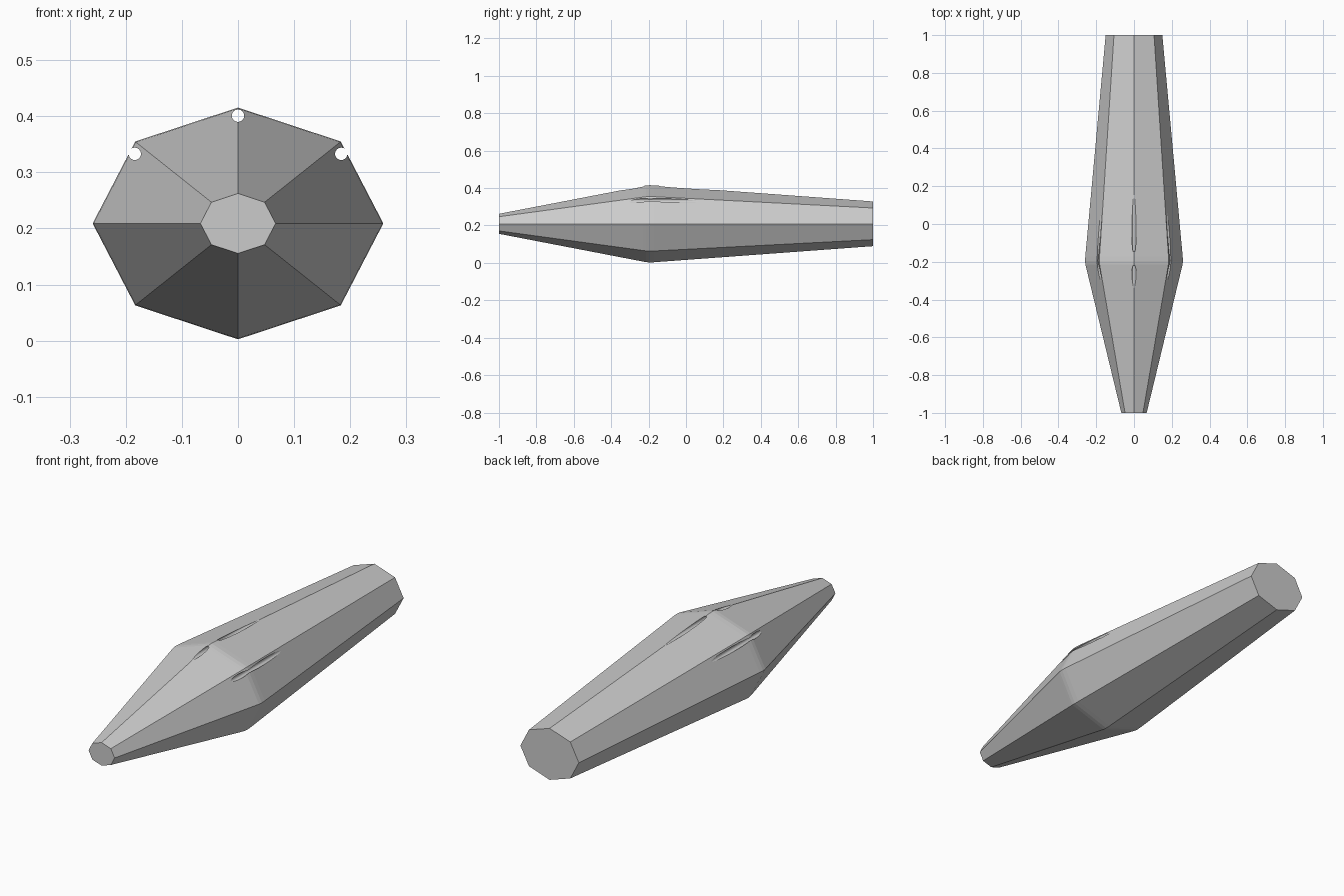
import bpy, bmesh, math
from mathutils import Matrix

if "Cube" in bpy.data.objects:
    bpy.data.objects.remove(bpy.data.objects["Cube"])

CZ = 0.209   # height of the long axis
SIDES = 8
# (y, half width, half height): front tip, softened widest edge, back end
STATIONS = [(-1.0, 0.067, 0.0535), (-0.23, 0.2535, 0.2018), (-0.214, 0.2573, 0.2048),
            (-0.195, 0.259, 0.2065), (-0.172, 0.2578, 0.2055), (1.0, 0.15, 0.1195)]


def make_object(name, bm):
    bmesh.ops.recalc_face_normals(bm, faces=bm.faces)
    mesh = bpy.data.meshes.new(name)
    bm.to_mesh(mesh)
    bm.free()
    ob = bpy.data.objects.new(name, mesh)
    bpy.context.collection.objects.link(ob)
    return ob


# Eight-sided body lofted along y
bm = bmesh.new()
rings = []
for y, rx, rz in STATIONS:
    angles = [2 * math.pi * i / SIDES for i in range(SIDES)]
    rings.append([bm.verts.new((rx * math.cos(a), y, CZ + rz * math.sin(a))) for a in angles])
for r0, r1 in zip(rings, rings[1:]):
    for i in range(SIDES):
        j = (i + 1) % SIDES
        bm.faces.new((r0[i], r0[j], r1[j], r1[i]))
bm.faces.new(rings[0])
bm.faces.new(rings[-1])
body = make_object("tapered_body", bm)

# Three narrow bores running lengthwise through the upper ridges
bm = bmesh.new()
for x, z in [(0, 0.401), (-0.184, 0.333), (0.184, 0.333)]:
    bmesh.ops.create_cone(bm, cap_ends=True, segments=32, radius1=0.011, radius2=0.011, depth=1.4,
                          matrix=Matrix.Translation((x, 0, z)) @ Matrix.Rotation(math.pi / 2, 4, 'X'))
cutter = make_object("bore_cutter", bm)
cutter.hide_render = True

mod = body.modifiers.new("bores", 'BOOLEAN')
mod.operation = 'DIFFERENCE'
mod.solver = 'EXACT'
mod.object = cutter
bpy.context.view_layer.objects.active = body
body.select_set(True)
bpy.ops.object.modifier_apply(modifier=mod.name)
bpy.data.objects.remove(cutter)
